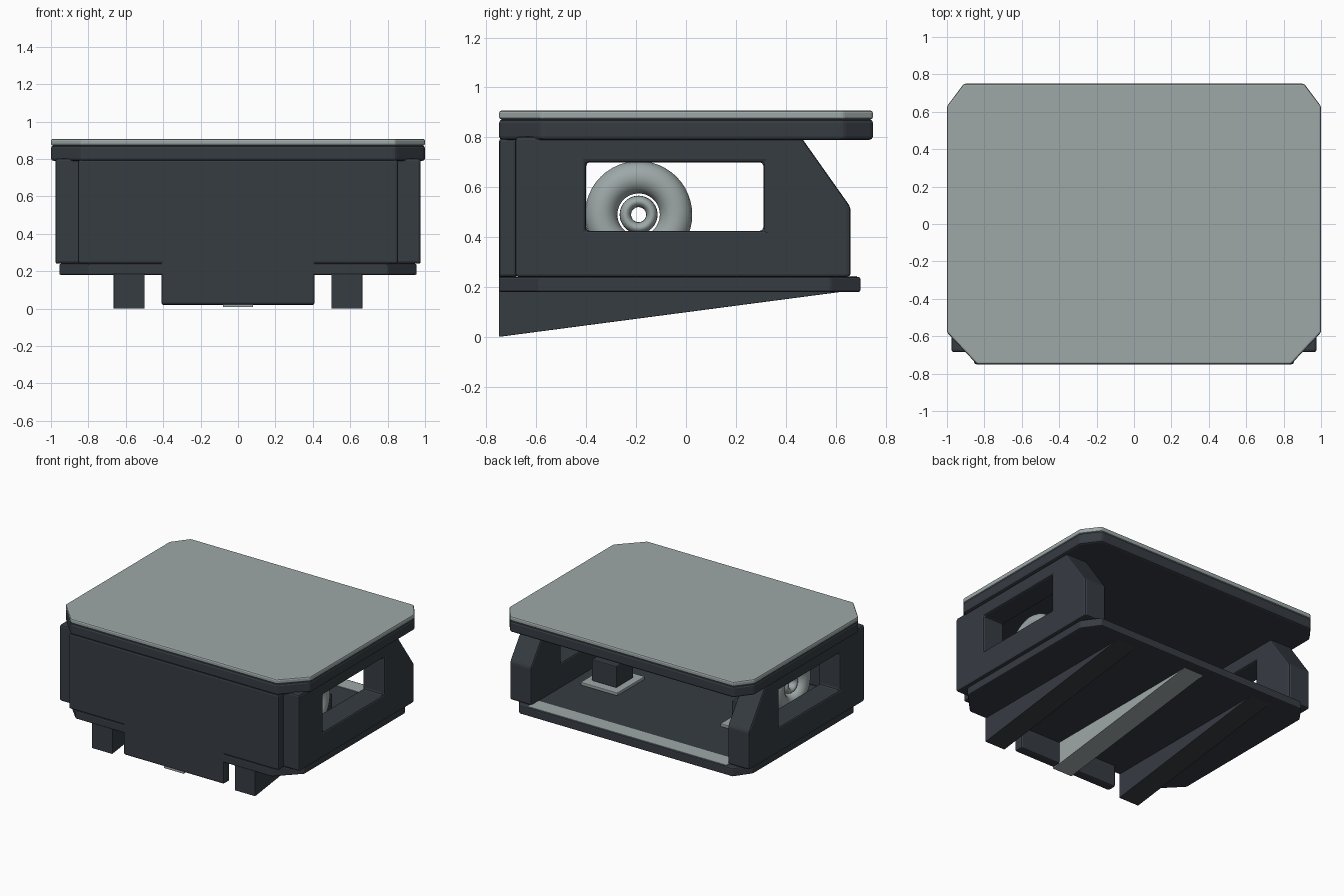
import bpy, bmesh, math
from mathutils import Vector

cube = bpy.data.objects.get("Cube")
if cube:
    bpy.data.objects.remove(cube, do_unlink=True)


def material(name, rgb):
    m = bpy.data.materials.new(name)
    m.use_nodes = True
    m.diffuse_color = (*rgb, 1)
    bsdf = m.node_tree.nodes["Principled BSDF"]
    bsdf.inputs["Base Color"].default_value = (*rgb, 1)
    bsdf.inputs["Roughness"].default_value = 0.6
    return m


DARK = material("dark slate", (0.037, 0.045, 0.055))
LIGHT = material("light grey", (0.34, 0.39, 0.39))

PLACE = {
    "x": lambda u, v, d: Vector((d, u, v)),
    "y": lambda u, v, d: Vector((u, d, v)),
    "z": lambda u, v, d: Vector((u, v, d)),
}


def finish(name, bm, mat, bevel=0.0):
    bmesh.ops.recalc_face_normals(bm, faces=bm.faces)
    mesh = bpy.data.meshes.new(name)
    bm.to_mesh(mesh)
    bm.free()
    ob = bpy.data.objects.new(name, mesh)
    bpy.context.collection.objects.link(ob)
    mesh.materials.append(mat)
    if bevel:
        mod = ob.modifiers.new("soft_edges", "BEVEL")
        mod.width = bevel
        mod.segments = 2
        mod.limit_method = "ANGLE"
        mod.angle_limit = math.radians(25)
    return ob


def prism(name, loops, axis, start, end, mat, bevel=0.0):
    """Extrude an outline, with any holes, along an axis."""
    bm = bmesh.new()
    edges = []
    for loop in loops:
        vs = [bm.verts.new(PLACE[axis](u, v, start)) for u, v in loop]
        edges += [bm.edges.new((vs[i - 1], vs[i])) for i in range(len(vs))]
    bmesh.ops.triangle_fill(bm, use_beauty=True, edges=edges)
    bmesh.ops.dissolve_limit(bm, angle_limit=0.01, verts=bm.verts, edges=bm.edges)
    out = bmesh.ops.extrude_face_region(bm, geom=bm.faces[:], use_keep_orig=True)
    shift = PLACE[axis](0, 0, end - start)
    moved = [g for g in out["geom"] if isinstance(g, bmesh.types.BMVert)]
    bmesh.ops.translate(bm, vec=shift, verts=moved)
    return finish(name, bm, mat, bevel)


def rect(u0, u1, v0, v1):
    return [(u0, v0), (u1, v0), (u1, v1), (u0, v1)]


def mirrored(half):
    return half + [(-u, v) for u, v in reversed(half)]


def ring(name, centre, major, minor, width, mat):
    """Round wheel with its axle along x, scaled to a given half width."""
    bm = bmesh.new()
    n, k = 48, 16
    grid = []
    for i in range(n):
        a = math.tau * i / n
        row = []
        for j in range(k):
            b = math.tau * j / k
            r = major + minor * math.cos(b)
            offset = Vector((width * math.sin(b), r * math.cos(a), r * math.sin(a)))
            row.append(bm.verts.new(Vector(centre) + offset))
        grid.append(row)
    for i in range(n):
        for j in range(k):
            f = bm.faces.new((grid[i - 1][j - 1], grid[i][j - 1], grid[i][j], grid[i - 1][j]))
            f.smooth = True
    return finish(name, bm, mat)


# Top: slab with a pale surface sheet
top = mirrored([(0.84, -0.75), (1.0, -0.58), (1.0, 0.63), (0.91, 0.75)])
prism("top_slab", [top], "z", 0.79, 0.872, DARK, 0.014)
prism("top_surface", [top], "z", 0.872, 0.907, LIGHT, 0.01)

# Base plate and its pale rear strip
base = mirrored([(0.8, -0.75), (0.955, -0.59), (0.955, 0.58), (0.87, 0.70)])
prism("base_plate", [base], "z", 0.18, 0.24, DARK, 0.008)
prism("floor_strip", [rect(-0.81, 0.81, 0.57, 0.685)], "z", 0.238, 0.244, LIGHT)

# Front panel with lower tab
panel = mirrored([(0.41, 0.02), (0.41, 0.24), (0.855, 0.24), (0.855, 0.795)])
prism("front_panel", [panel], "y", -0.75, -0.68, DARK, 0.012)

# Tapered strip under the base
foot = [(-0.75, 0.0), (0.62, 0.18), (0.62, 0.185), (-0.75, 0.185)]
prism("centre_wedge", [[(-0.745, 0.008)] + foot[1:3] + [(-0.745, 0.185)]],
      "x", -0.08, 0.08, LIGHT)

wall = [(-0.685, 0.24), (0.66, 0.24), (0.66, 0.52), (0.46, 0.803), (-0.685, 0.803)]
window = rect(-0.4, 0.31, 0.425, 0.70)

# Parts repeated on both sides
for side, s in (("left", 1), ("right", -1)):
    prism(f"{side}_wall", [wall, window], "x", s * 0.80, s * 0.977, DARK, 0.014)
    prism(f"{side}_foot", [foot], "x", s * 0.50, s * 0.665, DARK, 0.006)
    ring(f"{side}_wheel", (s * 0.70, -0.19, 0.49), 0.15, 0.065, 0.065, LIGHT)
    ring(f"{side}_wheel_hub", (s * 0.70, -0.19, 0.49), 0.053, 0.023, 0.04, LIGHT)
    x0, x1 = sorted((s * 0.42, s * 0.72))
    prism(f"{side}_pad", [rect(x0, x1, -0.12, 0.20)], "z", 0.24, 0.262, LIGHT, 0.004)
    prism(f"{side}_block", [rect(x0 + 0.05, x1 - 0.05, -0.06, 0.14)], "z", 0.262, 0.42, DARK, 0.006)
